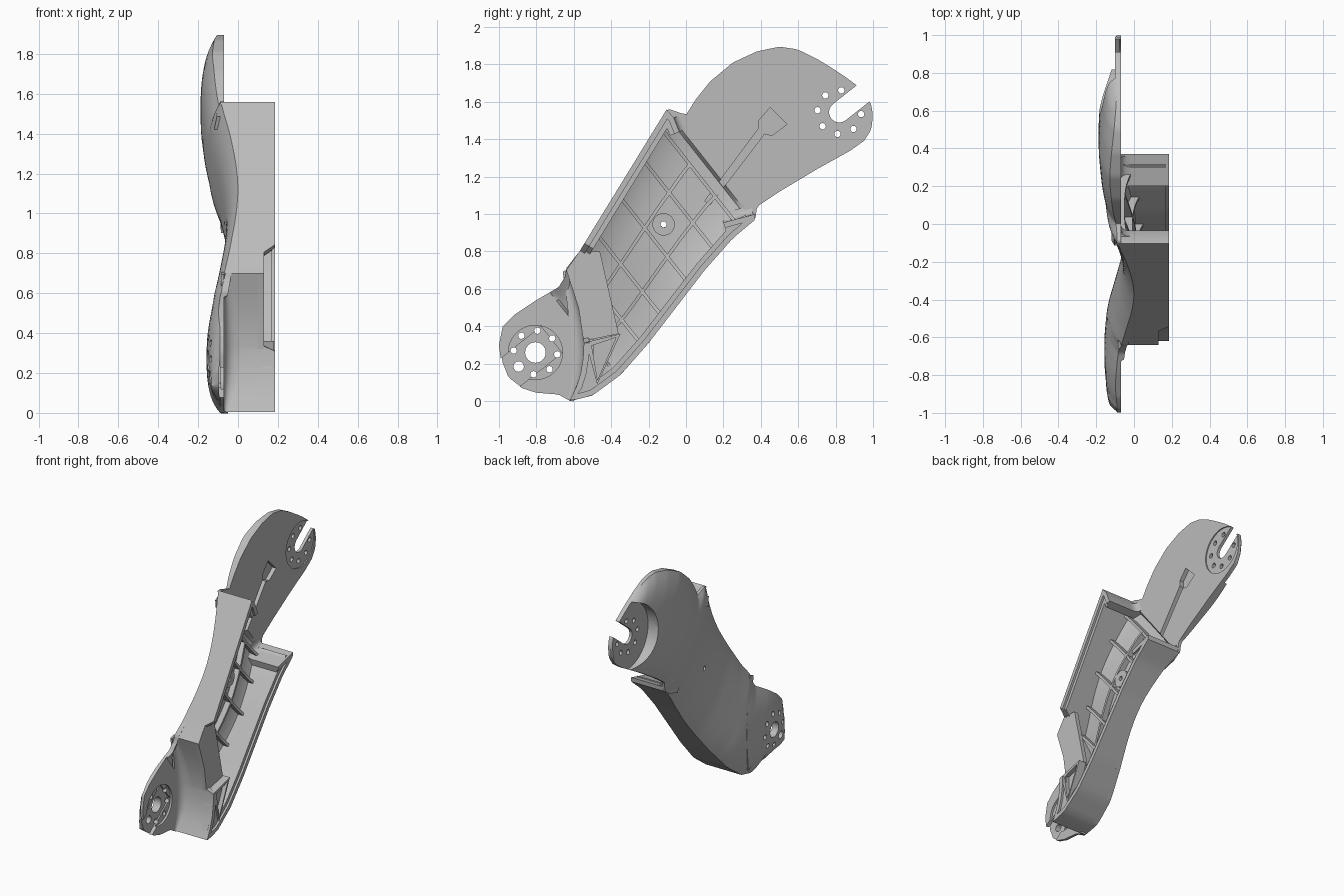
import bpy, bmesh, math

if "Cube" in bpy.data.objects:
    bpy.data.objects.remove(bpy.data.objects["Cube"])

grey = bpy.data.materials.new("plain grey")
grey.use_nodes = True
COL = (0.5, 0.5, 0.5, 1)
grey.diffuse_color = COL
grey.node_tree.nodes["Principled BSDF"].inputs["Base Color"].default_value = COL

# Long axis of the limb: s runs along it, t across it
CA, SA = math.cos(math.radians(38.3)), math.sin(math.radians(38.3))


def to_st(y, z):
    return y * CA + z * SA, z * CA - y * SA


def to_yz(s, t):
    return s * CA - t * SA, s * SA + t * CA


# Outline halves from the lower tip to the slotted tip
LOW = [to_st(*p) for p in [
    (-.94, .12), (-.88, .07), (-.8, .045), (-.68, .035), (-.62, 0), (-.5, .03), (-.35, .14),
    (-.2, .31), (0, .57), (.1, .7), (.25, .87), (.37, .97), (.38, 1.04), (.5, 1.12),
    (.7, 1.24), (.88, 1.34), (.95, 1.39), (.99, 1.45), (1, 1.53), (.985, 1.61)]]
HIGH = [to_st(*p) for p in [
    (-.955, .14), (-.99, .22), (-1, .3), (-.98, .4), (-.92, .46), (-.8, .54), (-.68, .61),
    (-.645, .67), (-.64, .71), (-.57, .8), (-.1, 1.565), (0, 1.53), (.05, 1.61), (.13, 1.71), (.25, 1.81),
    (.38, 1.87), (.5, 1.895), (.6, 1.88), (.7, 1.83), (.83, 1.75), (.91, 1.69)]]
# Depth of the outer skin along the axis
SKIN = [(-.67, -.13), (-.5, -.15), (-.35, -.16), (-.16, -.145), (.08, -.1), (.25, -.07),
        (.4, -.058), (.55, -.07), (.73, -.105), (.85, -.14), (1.06, -.172), (1.3, -.19),
        (1.45, -.18), (1.77, -.14)]


def lerp(table, s):
    if s <= table[0][0]:
        return table[0][1]
    for (a, p), (b, q) in zip(table, table[1:]):
        if s <= b:
            return p + (q - p) * (s - a) / max(b - a, 1e-6)
    return table[-1][1]


def skin(s, u):
    x0 = sum(lerp(SKIN, s + k * .02) for k in range(-3, 4)) / 7
    x = x0 + .06 * abs(u) ** 3
    return x if -.2 < s < .87 else min(x, -.09)


def skin_at(y, z):
    s, t = to_st(y, z)
    lo, hi = lerp(LOW, s), lerp(HIGH, s)
    return skin(s, max(-1, min(1, 2 * (t - lo) / max(hi - lo, .01) - 1)))


def make(name, verts, faces):
    mesh = bpy.data.meshes.new(name)
    mesh.from_pydata(verts, [], faces)
    bm = bmesh.new()
    bm.from_mesh(mesh)
    bmesh.ops.recalc_face_normals(bm, faces=bm.faces)
    bm.to_mesh(mesh)
    bm.free()
    mesh.materials.append(grey)
    ob = bpy.data.objects.new(name, mesh)
    bpy.context.collection.objects.link(ob)
    return ob


def loft(name, rings, closed=False):
    n, m = len(rings[0]), len(rings)
    faces = [(i % m * n + j, i % m * n + (j + 1) % n, (i + 1) % m * n + (j + 1) % n, (i + 1) % m * n + j)
             for i in range(m if closed else m - 1) for j in range(n)]
    if not closed:
        faces += [tuple(range(n)), tuple(range((m - 1) * n, m * n))]
    return make(name, [v for r in rings for v in r], faces)


def prisms(name, shapes):
    verts, faces = [], []
    for pts, x0, x1 in shapes:
        b, n = len(verts), len(pts)
        verts += [(x, y, z) for x in (x0, x1) for y, z in pts]
        faces += [tuple(range(b, b + n)), tuple(range(b + n, b + 2 * n))]
        faces += [(b + i, b + (i + 1) % n, b + n + (i + 1) % n, b + n + i) for i in range(n)]
    return make(name, verts, faces)


def circle(c, r, n=32):
    return [(c[0] + r * math.cos(2 * math.pi * i / n), c[1] + r * math.sin(2 * math.pi * i / n)) for i in range(n)]


def sweep(name, path, section, closed=False):
    """Section gives (offset to the left of travel, x) pairs for each path point."""
    rings, n = [], len(path)
    for i, (y, z) in enumerate(path):
        a = path[i - 1] if closed or i else path[i]
        b = path[(i + 1) % n] if closed or i < n - 1 else path[i]
        dirs = []
        for p, q in ((a, (y, z)), ((y, z), b)):
            d = math.hypot(q[0] - p[0], q[1] - p[1])
            if d > 1e-6:
                dirs.append((-(q[1] - p[1]) / d, (q[0] - p[0]) / d))
        ny, nz = sum(d[0] for d in dirs) / len(dirs), sum(d[1] for d in dirs) / len(dirs)
        k = 1 / max(ny * ny + nz * nz, .35)
        rings.append([(x, y + ny * k * o, z + nz * k * o) for o, x in section(i, y, z)])
    return loft(name, rings, closed)


def cut(ob, cutter):
    cutter.hide_render = True
    mod = ob.modifiers.new("cut", "BOOLEAN")
    mod.operation, mod.solver, mod.object = "DIFFERENCE", "EXACT", cutter
    bpy.context.view_layer.objects.active = ob
    bpy.ops.object.modifier_apply(modifier=mod.name)
    bpy.data.objects.remove(cutter)


# Main shell: curved outer skin, flat inner lobes, hollow middle
M, N = 20, 150
rings = []
s0, s1 = LOW[0][0], HIGH[-1][0]
for i in range(N + 1):
    s = s0 + (s1 - s0) * (i / N) ** 1.2
    lo, hi = lerp(LOW, s), lerp(HIGH, s)
    us = [-1 + 2 * j / M for j in range(M + 1)]
    inner = lambda u: skin(s, u) + .035 if -.2 < s < .87 else -.07
    pts = [(skin(s, u), u) for u in us] + [(inner(u), u) for u in reversed(us)]
    rings.append([(x, *to_yz(s, (lo + hi) / 2 + u * (hi - lo) / 2)) for x, u in pts])
shell = loft("main_shell", rings)

# Round mounts with bolt circles, an open slot and a centre bore
top, low, boss = (.82, 1.545), (-.805, .26), (-.12, .945)
cut(shell, prisms("outer_recess", [(circle(top, .24, 48), -.3, -.1)]))
ts, tt = to_st(*top)
slot = [to_yz(ts + .055 * math.cos(a), tt + .055 * math.sin(a))
        for a in [math.pi * (.5 + k / 12) for k in range(13)]]
slot += [to_yz(ts + .4, tt - .055), to_yz(ts + .4, tt + .055)]
groove = [(.1, 1.07), (.13, 1.05), (.42, 1.43), (.46, 1.42), (.54, 1.48), (.45, 1.57), (.39, 1.5), (.39, 1.46)]
cut(shell, prisms("inner_recess", [(circle(top, .165, 48), -.078, 0), (groove, -.1, 0),
                                   (circle(low, .145, 48), -.085, 0)]))
ls, lt = to_st(*low)
cut(shell, prisms("band_recess", [([to_yz(ls + a, lt + b) for a, b in
                                    ((-.3, -.09), (.11, -.09), (.11, .09), (-.3, .09))], -.095, 0)]))
holes = [(slot, -.4, .3), (circle(low, .055), -.4, .3), (circle(boss, .016, 16), -.4, .3)]
for k in range(8):
    a = math.radians(40 + 45 * k)
    for c in (top, low):
        if k or c is low:
            p = (c[0] + .117 * math.cos(a), c[1] + .117 * math.sin(a))
            holes.append((circle(p, .028 if c is low and k == 4 else .017, 16), -.4, .3))
cut(shell, prisms("holes", holes))

# Side wall: hooks in at the top, runs down, round the lower mount and back up
arc = [(-.64, .7), (-.605, .6), (-.575, .5), (-.555, .4), (-.548, .335), (-.546, .31), (-.55, .23),
       (-.563, .15), (-.585, .08), (-.62, .005)]
left = [to_yz(s, lerp(HIGH, s)) for s in [.885 - k * .0415 for k in range(21)]]
right = [to_yz(s, lerp(LOW, s)) for s in [-.45 + k * .0418 for k in range(33)]]
path = [(-.035, 1.44), (-.065, 1.515)] + left + arc + right + [(.37, 1.0), (.2, .955)]


def wall_section(i, y, z):
    head = .13 if y < -.53 and .33 < z < .81 else .185
    base = skin_at(y, z) + .004
    return [(0, base), (0, head), (.03, head), (.03, head - .015), (.055, head - .015), (.055, base)]


sweep("side_wall", path, wall_section)


# Cove blending the wall into the lower mount
def cove_section(i, y, z):
    f = .02 + .06 * math.sin(math.pi * i / (len(arc) - 1))
    return [(-f * (1 - k / 6) ** 2, -.071 + f * (k / 6) ** 2) for k in range(7)] + [(.02, -.071 + f), (.02, -.085), (-f, -.085)]


sweep("lower_cove", arc, cove_section)


# Cove blending the wall ends into the upper lobe
def end_cove_section(i, y, z):
    return [(-.05 * (1 - k / 6) ** 2, -.072 + .05 * (k / 6) ** 2) for k in range(7)] + [(.02, -.022), (.02, -.085), (-.05, -.085)]


sweep("right_end_cove", [(.2, .955), (.36, .998)][::-1], end_cove_section)
sweep("left_end_cove", [(-.035, 1.44), (-.065, 1.515)], end_cove_section)

# Flat tab in the side opening and the raised triangle beside it
prisms("side_tab", [([(-.64, .7), (-.57, .8), (-.46, .8), (-.36, .36), (-.548, .32), (-.575, .5)], .1, .13)])
tri = [(-.535, .315), (-.475, .09), (-.35, .36)]
prisms("corner_plate", [(tri, .12, .15)])
sweep("corner_frame", tri, lambda i, y, z: [(0, .12), (0, .18), (.025, .18), (.025, .12)], True)
prisms("corner_rim", [([(-.54, .315), (-.56, .15), (-.61, .02), (-.5, .04), (-.36, .15), (-.47, .1)], .12, .17)])


# Strengthening ribs on the floor
def rib_section(i, y, z):
    x = skin_at(y, z)
    return [(-.009, x + .015), (-.009, x + .075), (.009, x + .075), (.009, x + .015)]


for k, s in enumerate((.0, .18, .4, .62, .8)):
    lo, hi = lerp(LOW, s) + .04, lerp(HIGH, s) - .04
    sweep(f"cross_rib_{k + 1}", [to_yz(s, lo + (hi - lo) * j / 12) for j in range(13)], rib_section)
for k, f in enumerate((.32, .62)):
    sweep(f"long_rib_{k + 1}", [to_yz(s, lerp(LOW, s) * (1 - f) + lerp(HIGH, s) * f)
                               for s in [-.1 + .06 * j for j in range(16)]], rib_section)

# Screw boss in the middle of the floor
bx = skin_at(*boss)
loft("screw_boss", [[(x, *circle(boss, r, 32)[i]) for r, x in
                     ((.06, bx + .02), (.06, bx + .08), (.016, bx + .08), (.016, bx + .02))] for i in range(32)], True)

# Smooth shading with crisp edges
bpy.ops.object.select_all(action="DESELECT")
for ob in bpy.context.scene.objects:
    if ob.type == "MESH" and grey.name in ob.data.materials:
        ob.select_set(True)
        bpy.context.view_layer.objects.active = ob
bpy.ops.object.shade_smooth_by_angle(angle=math.radians(30))
